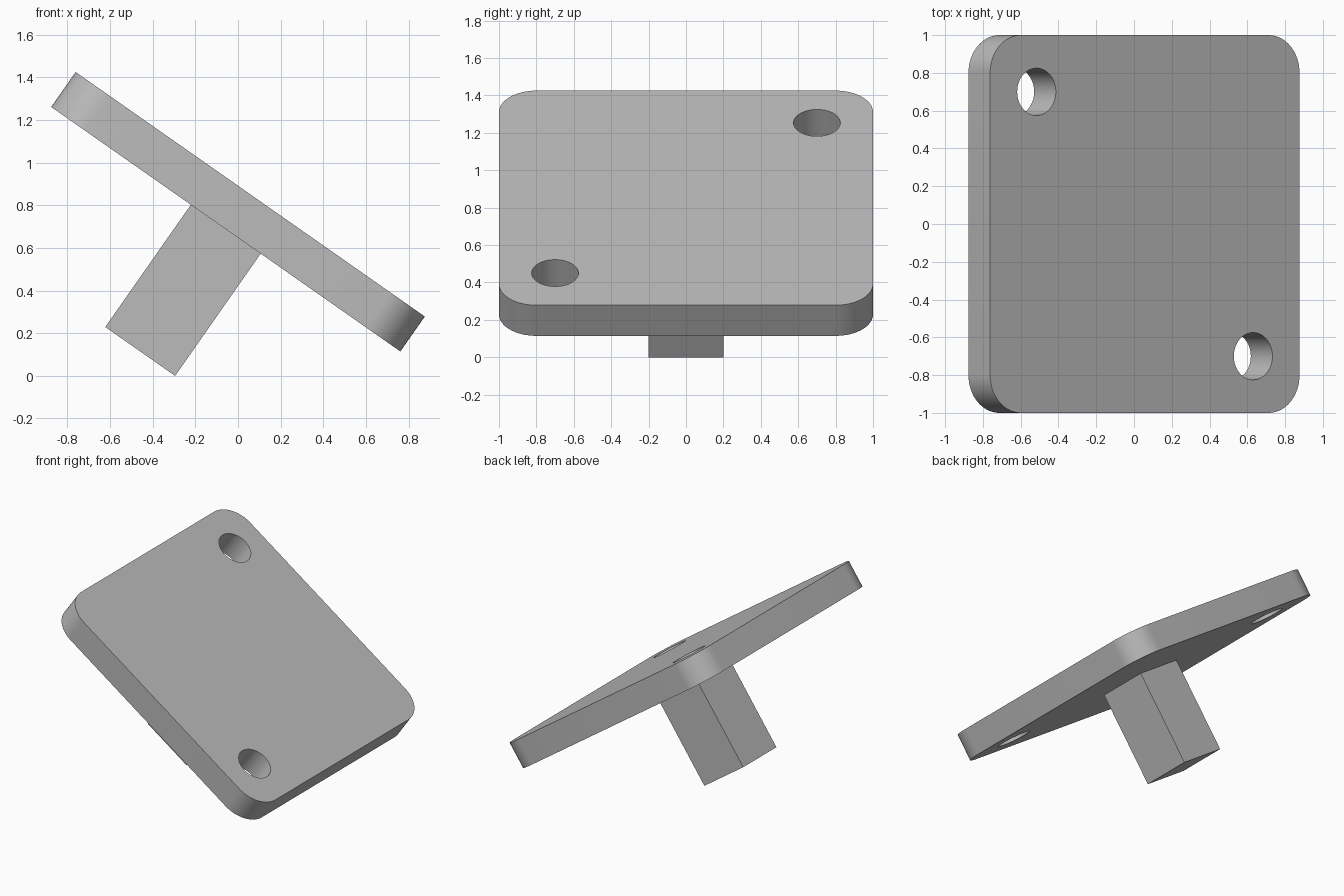
import bpy
import bmesh
from math import radians, cos, sin, pi
from mathutils import Matrix

cube = bpy.data.objects.get("Cube")
if cube:
    bpy.data.objects.remove(cube, do_unlink=True)

TILT = Matrix.Translation((0, 0, 0.77)) @ Matrix.Rotation(radians(35), 4, 'Y')

grey = bpy.data.materials.new("plain grey")
grey.use_nodes = True
grey.diffuse_color = (0.5, 0.5, 0.5, 1)
grey.node_tree.nodes["Principled BSDF"].inputs["Base Color"].default_value = (0.5, 0.5, 0.5, 1)


def prism(name, outline, bottom, top):
    """Extrude a flat outline along the tilted local z axis."""
    bm = bmesh.new()
    face = bm.faces.new([bm.verts.new((x, y, bottom)) for x, y in outline])
    side = bmesh.ops.extrude_face_region(bm, geom=[face])
    verts = [v for v in side["geom"] if isinstance(v, bmesh.types.BMVert)]
    bmesh.ops.translate(bm, verts=verts, vec=(0, 0, top - bottom))
    bmesh.ops.recalc_face_normals(bm, faces=bm.faces)
    mesh = bpy.data.meshes.new(name)
    bm.to_mesh(mesh)
    bm.free()
    mesh.materials.append(grey)
    obj = bpy.data.objects.new(name, mesh)
    bpy.context.collection.objects.link(obj)
    obj.matrix_world = TILT
    return obj


def arc(cx, cy, radius, start, sweep, steps):
    return [(cx + radius * cos(start + sweep * i / steps),
             cy + radius * sin(start + sweep * i / steps)) for i in range(steps + 1)]


# Square plate with rounded corners
outline = []
for i, (sx, sy) in enumerate([(1, 1), (-1, 1), (-1, -1), (1, -1)]):
    outline += arc(0.8 * sx, 0.8 * sy, 0.2, i * pi / 2, pi / 2, 16)
plate = prism("plate", outline, -0.1, 0.1)

# Bolt holes in two opposite corners
for s in (-1, 1):
    circle = arc(s * 0.7, -s * 0.7, 0.125, 0, 2 * pi, 48)[:-1]
    cutter = prism("hole_cutter", circle, -0.3, 0.3)
    cutter.hide_render = True
    cutter.hide_viewport = True
    cut = plate.modifiers.new("bolt hole", 'BOOLEAN')
    cut.operation = 'DIFFERENCE'
    cut.solver = 'EXACT'
    cut.object = cutter

# Apply the cuts, then drop the cutters
bpy.context.view_layer.update()
cut_mesh = bpy.data.meshes.new_from_object(
    plate.evaluated_get(bpy.context.evaluated_depsgraph_get()))
cutters = [m.object for m in plate.modifiers]
plate.modifiers.clear()
plate.data = cut_mesh
for cutter in cutters:
    bpy.data.objects.remove(cutter, do_unlink=True)

# Square stem under the plate
prism("stem", [(-0.2, -0.2), (0.2, -0.2), (0.2, 0.2), (-0.2, 0.2)], -0.8, -0.1)

# Smooth the rounded sides, keep the rims sharp
bpy.ops.object.select_all(action='DESELECT')
plate.select_set(True)
bpy.context.view_layer.objects.active = plate
bpy.ops.object.shade_smooth_by_angle(angle=radians(30))
